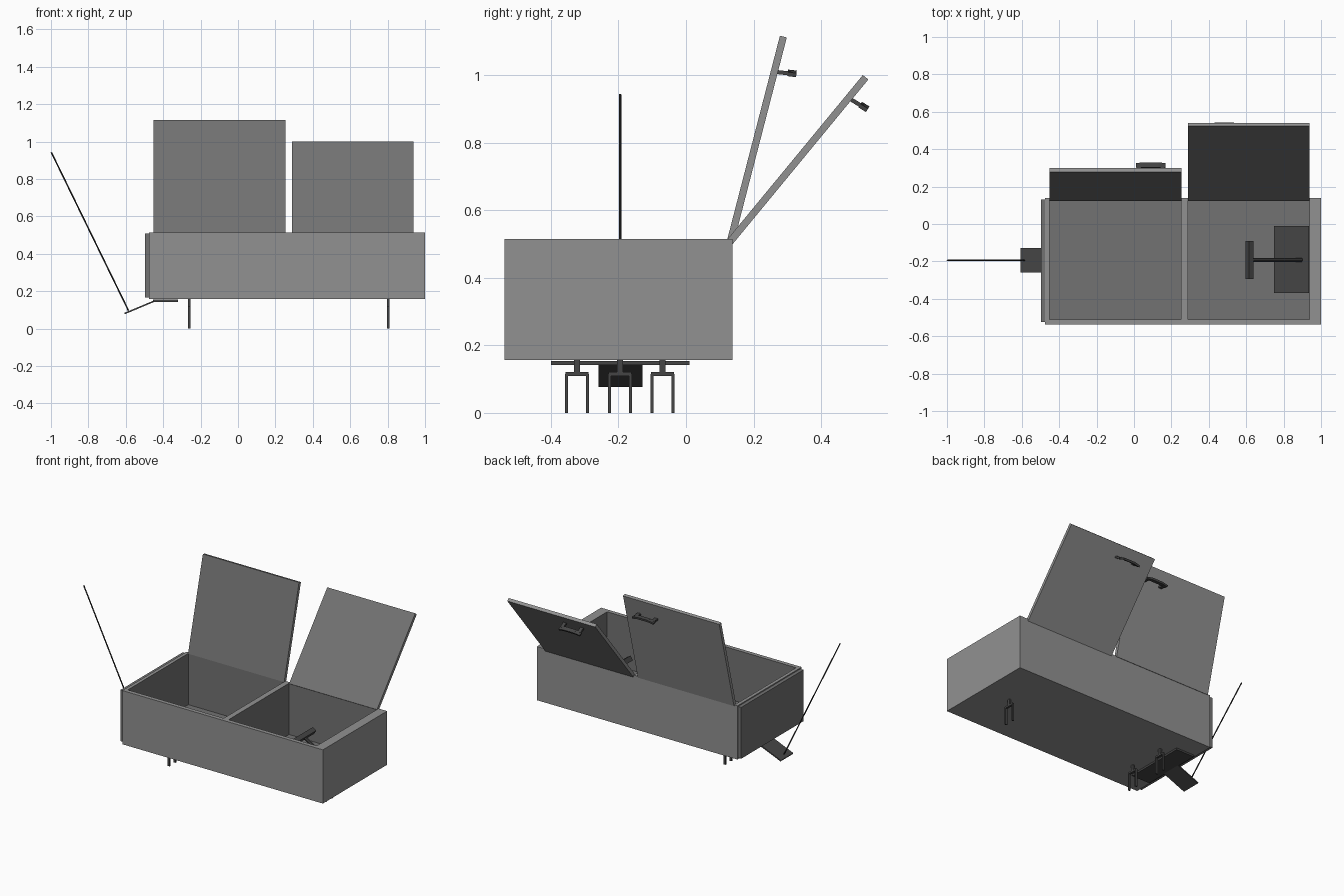
import bpy
from math import radians, atan2
from mathutils import Matrix, Vector

if "Cube" in bpy.data.objects:
    bpy.data.objects.remove(bpy.data.objects["Cube"])


def grey(name, v):
    m = bpy.data.materials.new(name)
    m.diffuse_color = (v, v, v, 1)
    m.use_nodes = True
    m.node_tree.nodes["Principled BSDF"].inputs["Base Color"].default_value = m.diffuse_color
    return m


shell = grey("shell_grey", 0.286)
lining = grey("lining_grey", 0.17)
dark = grey("dark_hardware", 0.06)
black = grey("rod_black", 0.025)


def box(name, x, y, z, mat=None, matrix=None):
    """Box from (min, max) ranges, optionally placed by a matrix."""
    bpy.ops.mesh.primitive_cube_add(size=1)
    ob = bpy.context.object
    ob.name = name
    centre = Vector(((a + b) / 2 for a, b in (x, y, z)))
    size = [b - a for a, b in (x, y, z)]
    ob.data.transform(Matrix.Translation(centre) @ Matrix.Diagonal((*size, 1)))
    if matrix:
        ob.matrix_world = matrix
    if mat:
        ob.data.materials.append(mat)
    return ob


def join(name, obs):
    bpy.ops.object.select_all(action='DESELECT')
    for o in obs:
        o.select_set(True)
    bpy.context.view_layer.objects.active = obs[0]
    bpy.ops.object.join()
    obs[0].name = name
    return obs[0]


def rod(name, a, b, radius, mat, verts=8):
    a, b = Vector(a), Vector(b)
    bpy.ops.mesh.primitive_cylinder_add(vertices=verts, radius=radius, depth=(b - a).length)
    ob = bpy.context.object
    ob.name = name
    ob.matrix_world = Matrix.Translation((a + b) / 2) @ (b - a).to_track_quat('Z', 'Y').to_matrix().to_4x4()
    ob.data.materials.append(mat)
    bpy.ops.object.shade_smooth_by_angle()
    return ob


# body: one block with two open compartments
body = box("body", (-0.475, 1.0), (-0.537, 0.138), (0.157, 0.514), shell)
openings = [(-0.453, 0.252), (0.288, 0.937)]
for span in openings:
    cutter = box("cutter", span, (-0.51, 0.125), (0.173, 0.7))
    cutter.hide_render = True
    bpy.context.view_layer.objects.active = body
    mod = body.modifiers.new("hollow", 'BOOLEAN')
    mod.operation, mod.object, mod.solver = 'DIFFERENCE', cutter, 'EXACT'
    bpy.ops.object.modifier_apply(modifier=mod.name)
    bpy.data.objects.remove(cutter)

# darker lining on the compartment walls and floors
body.data.materials.clear()
for m in (shell, lining):
    body.data.materials.append(m)
for f in body.data.polygons:
    c = f.center
    inside = -0.46 < c.x < 0.95 and -0.52 < c.y < 0.13 and 0.165 < c.z < 0.51
    f.material_index = int(inside)

# end panel
box("end_panel", (-0.498, -0.475), (-0.523, 0.132), (0.166, 0.507), lining)

# open lids (dark inner face) with arched pull handles on their outer faces
for name, span, angle, length, hx, hy in (
        ("left", (-0.453, 0.254), 75.5, 0.623, 0.09, 0.519),
        ("right", (0.29, 0.937), 50.5, 0.631, 0.483, 0.555)):
    m = Matrix.Translation((0, 0.122, 0.513)) @ Matrix.Rotation(radians(angle), 4, 'X')
    lid = box(name + "_lid", span, (0, length), (-0.021, 0), shell, m)
    lid.data.materials.append(lining)
    for f in lid.data.polygons:
        f.material_index = int(f.normal.z > 0.9)
    hm = m @ Matrix.Translation((hx, hy, -0.02)) @ Matrix.Rotation(radians(8), 4, 'X')
    parts = [box("grip", (-0.04, 0.04), (-0.004, 0.009), (-0.056, -0.03), dark, hm)]
    for s in (-1, 1):
        tilt = hm @ Matrix.Translation((s * 0.057, -0.001, 0)) @ Matrix.Rotation(-s * radians(10), 4, 'Z')
        parts.append(box("grip_end", (-0.021, 0.021), (-0.006, 0.006), (-0.056, -0.03), dark, tilt))
        parts.append(box("post", sorted((s * 0.052, s * 0.074)), (-0.008, 0.004), (-0.04, 0.002), dark, hm))
    join(name + "_lid_handle", parts)

# three forked feet
for i, (x, y) in enumerate(((0.803, -0.195), (-0.26, -0.322), (-0.26, -0.07))):
    xs = (x - 0.007, x + 0.007)
    parts = [box("stem", xs, (y - 0.009, y + 0.009), (0.112, 0.159), dark),
             box("bridge", xs, (y - 0.034, y + 0.034), (0.109, 0.121), dark)]
    for s in (-1, 1):
        c = y + s * 0.031
        parts.append(box("prong", xs, (c - 0.0045, c + 0.0045), (0, 0.115), dark))
    join("forked_foot_%d" % (i + 1), parts)

# mounting plate and sloping tongue under the left end
box("mounting_plate", (-0.455, -0.322), (-0.4, 0.01), (0.142, 0.154), dark)
slope = Matrix.Translation((-0.45, -0.194, 0.15)) @ Matrix.Rotation(-atan2(0.066, 0.158), 4, 'Y')
box("tongue", (-0.171, 0), (-0.065, 0.065), (-0.008, 0), dark, slope)

# long thin pull rod
rod("pull_rod", (-0.585, -0.195, 0.095), (-0.998, -0.195, 0.942), 0.004, black)

# T handle standing on a base plate in the right compartment
box("handle_base", (0.749, 0.936), (-0.37, -0.01), (0.172, 0.186), dark)
top, foot = Vector((0.618, -0.192, 0.37)), Vector((0.895, -0.192, 0.192))
rod("handle_stem", foot, top, 0.011, dark, 10)
tilt = Matrix.Translation(top) @ Matrix.Rotation(atan2(top.z - foot.z, foot.x - top.x), 4, 'Y')
box("handle_crossbar", (-0.015, 0.015), (-0.102, 0.102), (-0.016, 0.016), dark, tilt)
